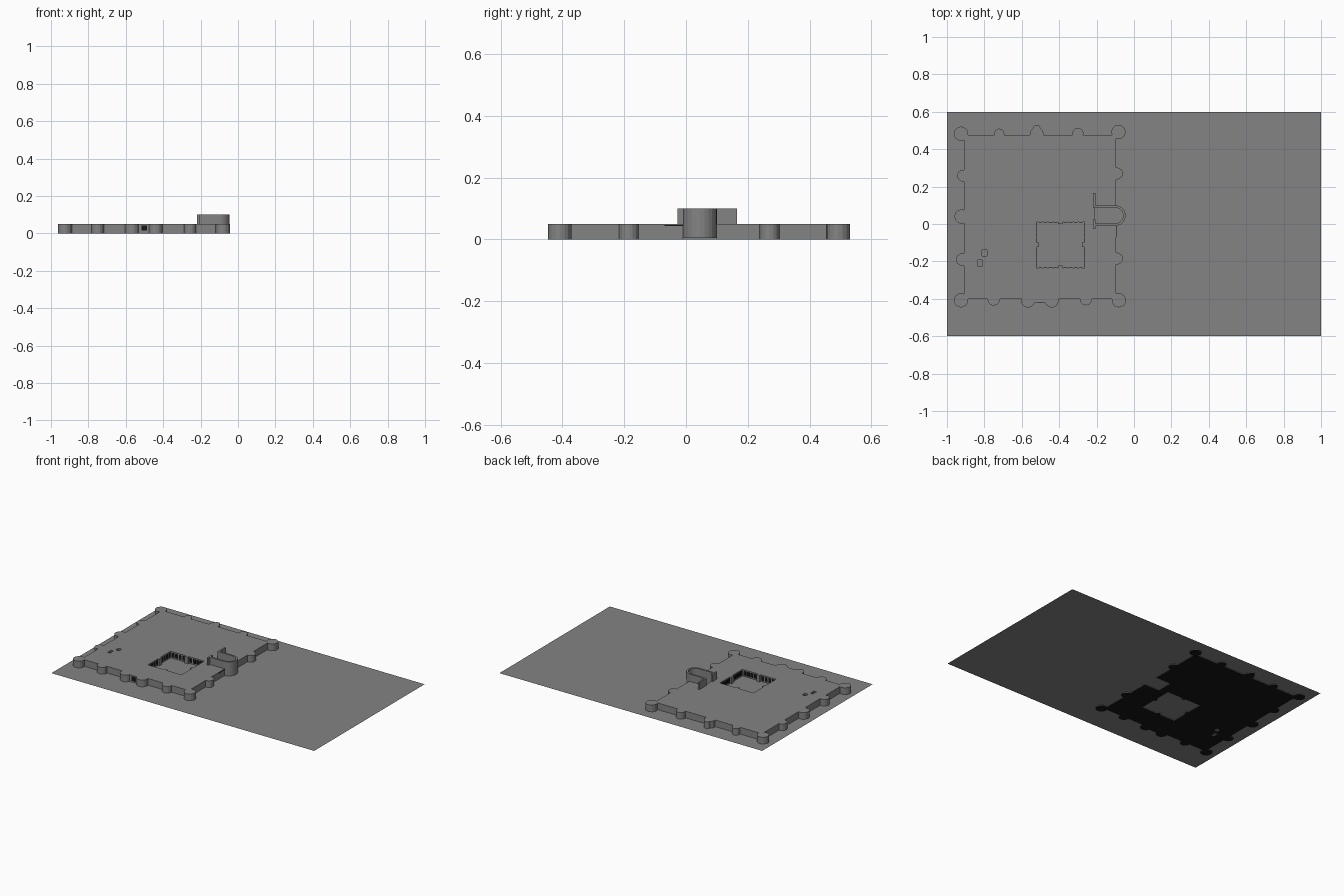
import bpy, bmesh, math

if "Cube" in bpy.data.objects:
    bpy.data.objects.remove(bpy.data.objects["Cube"])


def material(name, v):
    m = bpy.data.materials.new(name)
    m.diffuse_color = (v, v, v, 1)
    m.use_nodes = True
    m.node_tree.nodes["Principled BSDF"].inputs["Base Color"].default_value = m.diffuse_color
    return m


GREY = material("stone grey", 0.23)
BLACK = material("dark opening", 0.008)
GROUND_Z, ROOF_Z, CHAPEL_Z = 0.004, 0.05, 0.10


def prism(name, pts, z0, z1, mat=GREY):
    """Extrude a plan outline between two heights."""
    bm = bmesh.new()
    face = bm.faces.new([bm.verts.new((x, y, z0)) for x, y in pts])
    ext = bmesh.ops.extrude_face_region(bm, geom=[face])
    for v in ext["geom"]:
        if isinstance(v, bmesh.types.BMVert):
            v.co.z = z1
    bmesh.ops.recalc_face_normals(bm, faces=bm.faces)
    me = bpy.data.meshes.new(name)
    bm.to_mesh(me)
    bm.free()
    me.materials.append(mat)
    ob = bpy.data.objects.new(name, me)
    bpy.context.collection.objects.link(ob)
    return ob


def rect(x0, x1, y0, y1):
    return [(x0, y0), (x1, y0), (x1, y1), (x0, y1)]


def arc(cx, cy, r, a0, a1, n):
    return [(cx + r * math.cos(math.radians(a0 + (a1 - a0) * i / n)),
             cy + r * math.sin(math.radians(a0 + (a1 - a0) * i / n))) for i in range(n + 1)]


def combine(target, other, op):
    mod = target.modifiers.new("combine", "BOOLEAN")
    mod.operation, mod.solver, mod.object = op, "EXACT", other
    bpy.context.view_layer.objects.active = target
    bpy.ops.object.modifier_apply(modifier=mod.name)
    bpy.data.objects.remove(other)


# ground sheet
bpy.ops.mesh.primitive_plane_add(size=2, location=(0, 0, GROUND_Z))
ground = bpy.context.object
ground.name = "ground_sheet"
ground.scale = (1, 0.6, 1)
ground.data.materials.append(GREY)

# fortress block with round towers (x, y, radius)
fort = prism("fortress", rect(-0.91, -0.095, -0.4, 0.475), 0, ROOF_Z)
towers = [
    (-0.925, 0.483, 0.038), (-0.083, 0.492, 0.038),
    (-0.925, -0.408, 0.038), (-0.081, -0.408, 0.038),
    (-0.72, 0.483, 0.027), (-0.30, 0.484, 0.030),
    (-0.52, 0.482, 0.036), (-0.52, 0.51, 0.020),
    (-0.913, 0.258, 0.032), (-0.922, 0.04, 0.038), (-0.919, -0.19, 0.033),
    (-0.092, 0.27, 0.032), (-0.092, -0.185, 0.032),
    (-0.75, -0.403, 0.033), (-0.257, -0.402, 0.033),
    (-0.567, -0.41, 0.037), (-0.44, -0.41, 0.037),
]
for x, y, r in towers:
    combine(fort, prism("tower", arc(x, y, r, 0, 360, 16)[:-1], 0, ROOF_Z), "UNION")
# gatehouse between the two front towers
combine(fort, prism("gatehouse", rect(-0.567, -0.44, -0.42, -0.38), 0, ROOF_Z), "UNION")

# courtyard outline with a small pier in the middle of each side
CX, CY, HX, HY, PIER, PW = -0.393, -0.112, 0.128, 0.123, 0.012, 0.012
court = []
for k in range(4):
    c, s = round(math.cos(k * math.pi / 2)), round(math.sin(k * math.pi / 2))
    along, out = (HX, HY) if k % 2 == 0 else (HY, HX)
    for u, w in [(-along, -out), (-PW, -out), (-PW, PIER - out),
                 (PW, PIER - out), (PW, -out)]:
        court.append((CX + u * c - w * s, CY + u * s + w * c))
combine(fort, prism("court_cut", court, -0.1, 0.2), "DIFFERENCE")

# stair wells and chapel well
combine(fort, prism("well_cut", rect(-0.833, -0.814, -0.228, -0.19), -0.1, 0.2), "DIFFERENCE")
combine(fort, prism("well_cut", rect(-0.812, -0.787, -0.17, -0.14), -0.1, 0.2), "DIFFERENCE")
outer = [(-0.208, 0.1)] + arc(-0.1, 0.045, 0.055, 90, -90, 12) + [(-0.208, -0.01)]
inner = [(-0.208, 0.003)] + arc(-0.1, 0.045, 0.042, -90, 90, 12) + [(-0.208, 0.087)]
combine(fort, prism("chapel_cut", outer, -0.1, 0.2), "DIFFERENCE")

# dark underside
fort.data.materials.clear()
fort.data.materials.append(GREY)
fort.data.materials.append(BLACK)
for p in fort.data.polygons:
    p.material_index = 1 if p.normal.z < -0.5 else 0

# chapel: apse wall and the two halves of its facade
prism("chapel_apse_wall", outer + inner, GROUND_Z, CHAPEL_Z)
prism("facade_north", rect(-0.218, -0.207, 0.087, 0.165), ROOF_Z, CHAPEL_Z)
prism("facade_south", rect(-0.218, -0.207, -0.028, 0.025), ROOF_Z, CHAPEL_Z)

# courtyard arcade openings
T, HW = 0.002, 0.010
for sign in (-1, 1):
    for half in (-1, 1):
        for i in range(4):
            d = half * (0.027 + i * 0.027)
            x, y = CX + d, CY + sign * HY
            prism("arcade_opening", rect(x - HW, x + HW, y - T, y + T), 0.012, 0.042, BLACK)
            x, y = CX + sign * HX, CY + d
            prism("arcade_opening", rect(x - T, x + T, y - HW, y + HW), 0.012, 0.042, BLACK)

# front gate and side slit
prism("front_gate", rect(-0.516, -0.486, -0.423, -0.418), 0.014, 0.042, BLACK)
prism("side_slit", rect(-0.097, -0.093, -0.07, -0.01), 0.043, 0.047, BLACK)
